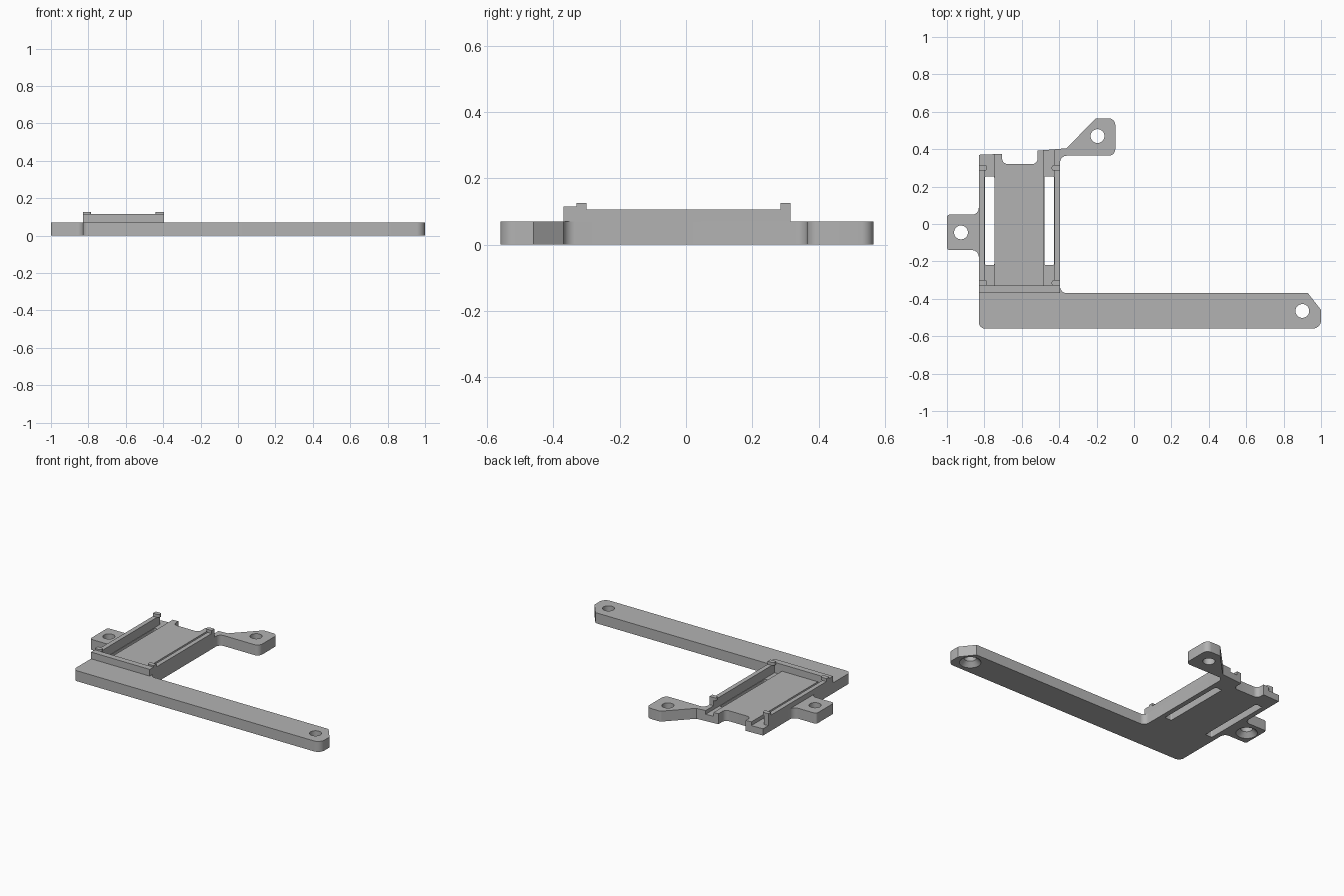
import bpy, bmesh, math
from mathutils import Vector

cube = bpy.data.objects.get("Cube")
if cube:
    bpy.data.objects.remove(cube, do_unlink=True)

grey = bpy.data.materials.new("plain_grey")
grey.use_nodes = True
grey.diffuse_color = (0.45, 0.45, 0.45, 1)
grey.node_tree.nodes["Principled BSDF"].inputs["Base Color"].default_value = grey.diffuse_color


def rounded(points, steps=6):
    """Turn (x, y, radius) corners into an outline with fillets."""
    out = []
    for i, (x, y, r) in enumerate(points):
        p = Vector((x, y))
        if r == 0:
            out.append(p)
            continue
        a = (Vector(points[i - 1][:2]) - p).normalized()
        b = (Vector(points[(i + 1) % len(points)][:2]) - p).normalized()
        half = a.angle(b) / 2
        centre = p + (a + b).normalized() * (r / math.sin(half))
        start = p + a * (r / math.tan(half)) - centre
        end = p + b * (r / math.tan(half)) - centre
        for k in range(steps + 1):
            t = k / steps
            out.append(centre + (start * (1 - t) + end * t).normalized() * r)
    return out


def make(name, bm):
    bmesh.ops.recalc_face_normals(bm, faces=bm.faces)
    mesh = bpy.data.meshes.new(name)
    bm.to_mesh(mesh)
    bm.free()
    obj = bpy.data.objects.new(name, mesh)
    bpy.context.collection.objects.link(obj)
    mesh.materials.append(grey)
    return obj


def prism(name, points, z0, z1):
    bm = bmesh.new()
    face = bm.faces.new([bm.verts.new((p.x, p.y, z0)) for p in rounded(points)])
    top = bmesh.ops.extrude_face_region(bm, geom=[face])["geom"]
    verts = [v for v in top if isinstance(v, bmesh.types.BMVert)]
    bmesh.ops.translate(bm, verts=verts, vec=(0, 0, z1 - z0))
    return make(name, bm)


def box(name, x0, x1, y0, y1, z0, z1, r=0):
    return prism(name, [(x0, y0, r), (x1, y0, r), (x1, y1, r), (x0, y1, r)], z0, z1)


def turned(name, x, y, profile, n=32):
    """Closed round cutter through a list of (radius, height) rings."""
    bm = bmesh.new()
    rings = [[bm.verts.new((x + r * math.cos(2 * math.pi * k / n),
                            y + r * math.sin(2 * math.pi * k / n), z))
              for k in range(n)] for r, z in profile]
    for low, high in zip(rings, rings[1:]):
        for k in range(n):
            j = (k + 1) % n
            bm.faces.new((low[k], low[j], high[j], high[k]))
    bm.faces.new(rings[0])
    bm.faces.new(rings[-1])
    return make(name, bm)


def select(obj):
    bpy.ops.object.select_all(action='DESELECT')
    obj.select_set(True)
    bpy.context.view_layer.objects.active = obj


def cut(obj, cutter):
    cutter.hide_render = True
    mod = obj.modifiers.new("cut", 'BOOLEAN')
    mod.operation = 'DIFFERENCE'
    mod.solver = 'EXACT'
    mod.object = cutter
    select(obj)
    bpy.ops.object.modifier_apply(modifier=mod.name)
    bpy.data.objects.remove(cutter, do_unlink=True)


TOP = 0.07       # main plate thickness
DITCH = 0.045    # floor of the side channels
L, R = -0.83, -0.395   # outer sides of the tray

# Base plate with long arm, rear ear, side tab and rear notch
plate = prism("base_plate", [
    (L, -0.56, 0.035), (1.0, -0.56, 0.045), (1.0, -0.46, 0), (0.93, -0.37, 0),
    (R, -0.37, 0.035), (R, 0.365, 0.035), (-0.10, 0.365, 0.035),
    (-0.10, 0.565, 0.035), (-0.205, 0.565, 0.02), (-0.36, 0.405, 0),
    (R, 0.402, 0), (-0.515, 0.392, 0), (-0.515, 0.32, 0.03),
    (-0.705, 0.32, 0.03), (-0.705, 0.375, 0), (L, 0.37, 0),
    (L, 0.05, 0.035), (-1.0, 0.05, 0.015), (-1.0, -0.14, 0.015),
    (L, -0.14, 0.035)], 0, TOP)

# Side channels, lowered rear corner and through slots
cut(plate, box("channel", -0.80, -0.745, -0.33, 0.45, DITCH, 0.2))
cut(plate, box("channel", -0.48, -0.425, -0.33, 0.45, DITCH, 0.2))
cut(plate, box("corner", -0.9, -0.79, 0.315, 0.45, DITCH, 0.2))
for x0, x1 in ((-0.797, -0.747), (-0.478, -0.428)):
    cut(plate, box("slot", x0, x1, -0.22, 0.255, -0.1, 0.2, 0.008))

# Screw holes, two of them countersunk from below
r = 0.037
for x, y, sunk in ((-0.925, -0.045, True), (0.9, -0.465, True), (-0.195, 0.47, False)):
    profile = [(r, -0.05), (r, 0.2)]
    if sunk:
        profile = [(0.075, -0.01), (r, 0.03), (r, 0.2)]
    cut(plate, turned("hole", x, y, profile))

parts = [plate]
# Tray rim
parts.append(box("front_rim", L, R, -0.37, -0.33, TOP, 0.115))
parts.append(box("right_rim", L, L + 0.03, -0.33, 0.315, TOP, 0.105))
parts.append(box("left_rim", R - 0.03, R, -0.33, 0.315, TOP, 0.105))

# Retaining clips with rounded inner ends
for side, x, d in (("right", L, 1), ("left", R, -1)):
    for end, y in (("front", -0.315), ("rear", 0.30)):
        h = 0.015
        pts = [(x, y - h, 0), (x + d * 0.045, y - h, 0.012),
               (x + d * 0.045, y + h, 0.012), (x, y + h, 0)]
        parts.append(prism(f"{end}_{side}_clip", pts, 0.105, 0.125))

for obj in parts:
    select(obj)
    bpy.ops.object.shade_smooth_by_angle(angle=math.radians(30))
